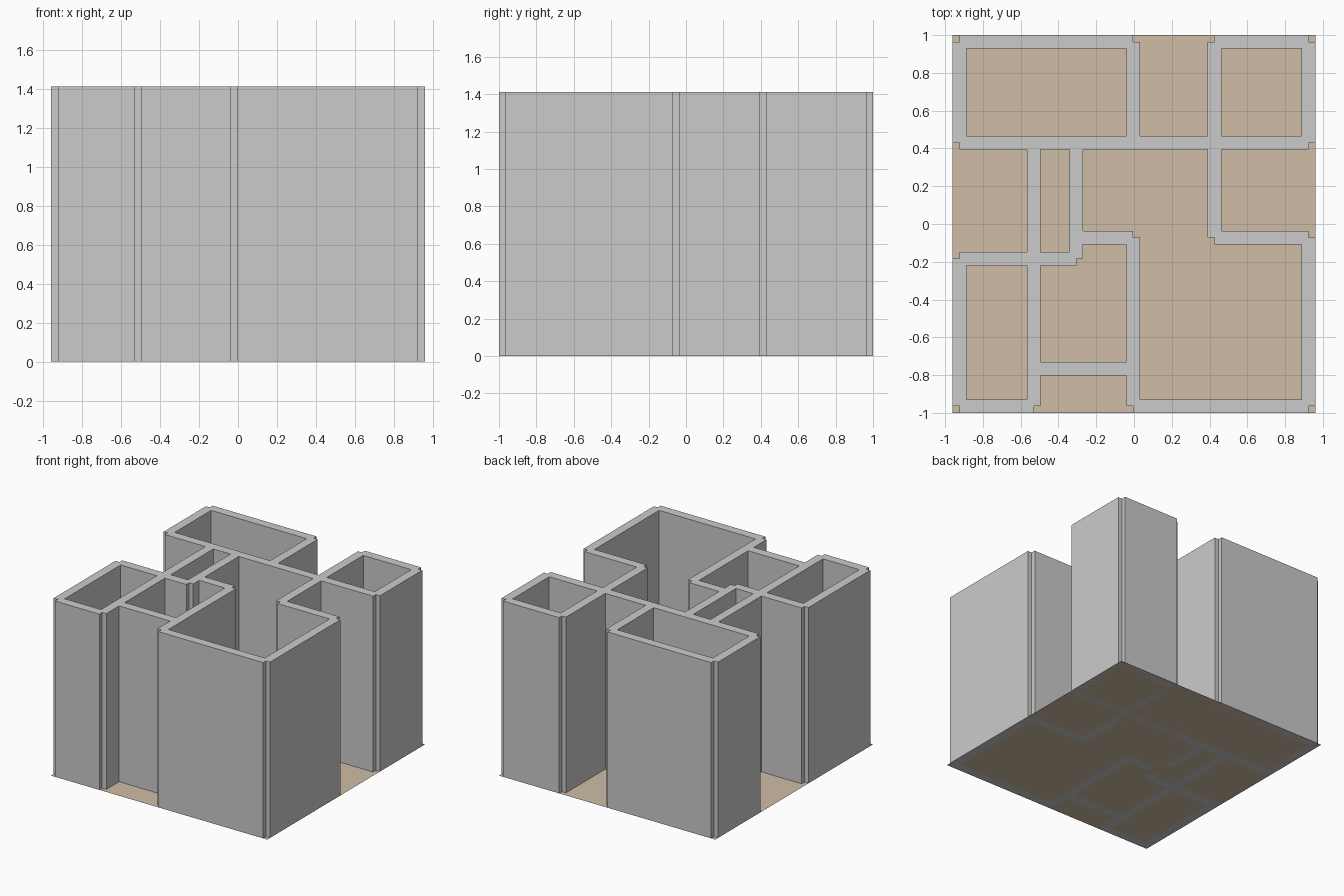
import bpy, bmesh

if "Cube" in bpy.data.objects:
    bpy.data.objects.remove(bpy.data.objects["Cube"])

HEIGHT = 1.41
HALF = 0.036          # half wall thickness

# Wall grid lines of the floor plan
XA, XB, XC, XD, XE, XF = -0.924, -0.53, -0.305, -0.004, 0.426, 0.924
YA, YB, YC, YD, YE, YF = 0.964, 0.43, -0.072, -0.183, -0.766, -0.964

# Walls running along x: (y, x start, x end)
along_x = [
    (YA, XA, XD), (YA, XE, XF),
    (YB, XA, XF),
    (YC, XC, XD), (YC, XE, XF),
    (YD, XA, XC),
    (YE, XB, XD),
    (YF, XA, XB), (YF, XD, XF),
]
# Walls running along y: (x, y start, y end)
along_y = [
    (XA, YB, YA), (XA, YF, YD),
    (XB, YF, YB),
    (XC, YD, YB),
    (XD, YB, YA), (XD, YF, YC),
    (XE, YC, YA),
    (XF, YB, YA), (XF, YF, YC),
]

# Footprint rectangles; walls stop on the centre lines, leaving notched corners
rects = [(a, b, y - HALF, y + HALF) for y, a, b in along_x]
rects += [(x - HALF, x + HALF, a, b) for x, a, b in along_y]


def add_object(name, bm):
    mesh = bpy.data.meshes.new(name)
    bm.to_mesh(mesh)
    bm.free()
    obj = bpy.data.objects.new(name, mesh)
    bpy.context.collection.objects.link(obj)
    return obj


def quad(bm, x0, x1, y0, y1):
    return bm.faces.new([bm.verts.new((x, y, 0)) for x, y in
                         ((x0, y0), (x1, y0), (x1, y1), (x0, y1))])


# Walls: merged footprint raised to full height
xs = sorted({round(v, 4) for r in rects for v in r[:2]})
ys = sorted({round(v, 4) for r in rects for v in r[2:]})
bm = bmesh.new()
for x0, x1 in zip(xs, xs[1:]):
    for y0, y1 in zip(ys, ys[1:]):
        cx, cy = (x0 + x1) / 2, (y0 + y1) / 2
        if any(a < cx < b and c < cy < d for a, b, c, d in rects):
            quad(bm, x0, x1, y0, y1)
bmesh.ops.remove_doubles(bm, verts=bm.verts, dist=0.0001)
walls = add_object("walls", bm)
raise_walls = walls.modifiers.new("raise", 'SOLIDIFY')
raise_walls.thickness = HEIGHT
raise_walls.offset = 1

# Floor: thin sheet under the whole plan
bm = bmesh.new()
quad(bm, XA - HALF, XF + HALF, -1, 1)
floor = add_object("floor", bm)
tan = bpy.data.materials.new("tan_floor")
tan.diffuse_color = (0.62, 0.51, 0.38, 1)
tan.use_nodes = True
tan.node_tree.nodes["Principled BSDF"].inputs["Base Color"].default_value = tan.diffuse_color
floor.data.materials.append(tan)
